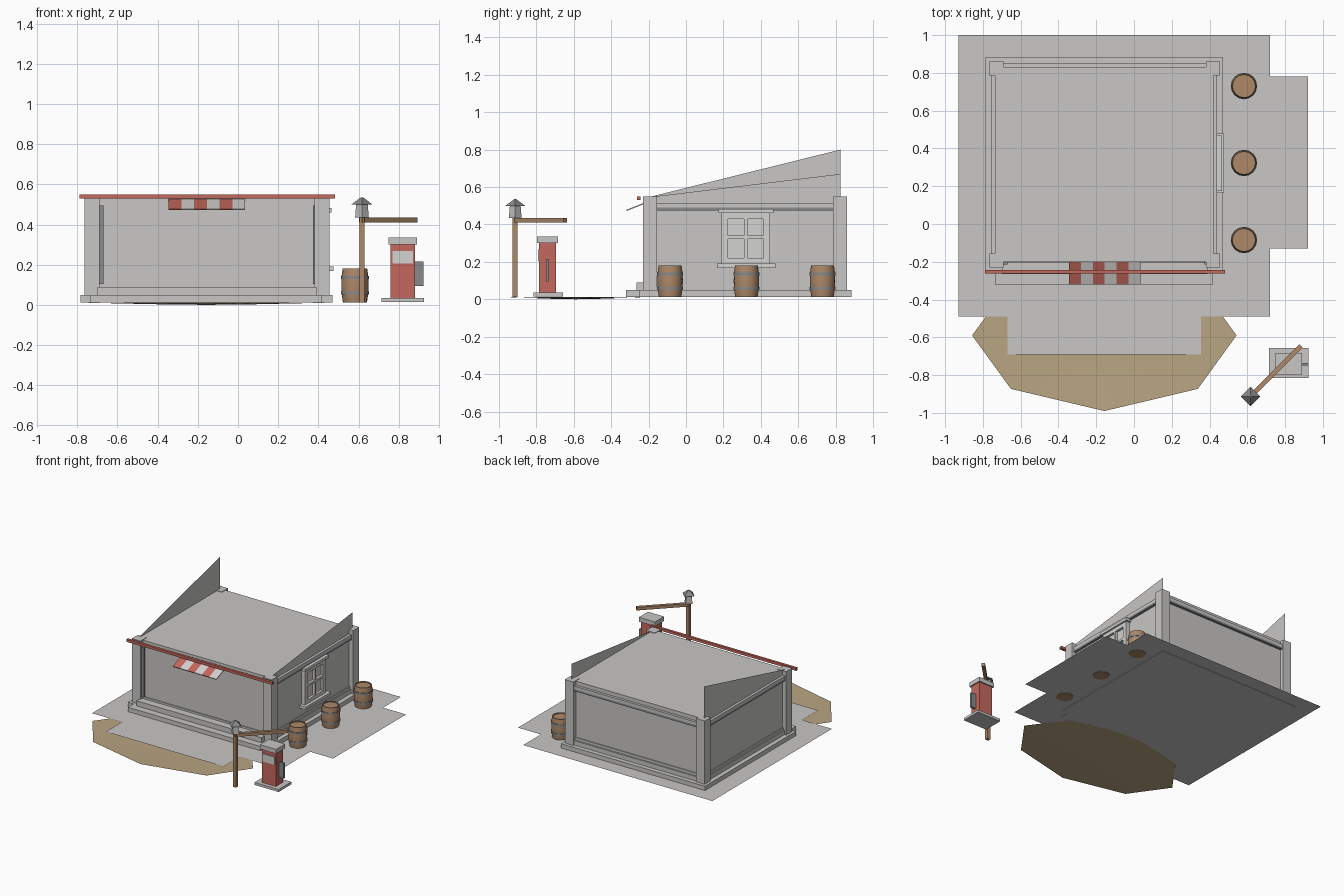
import bpy, bmesh, math
from mathutils import Matrix, Vector

cube = bpy.data.objects.get("Cube")
if cube:
    bpy.data.objects.remove(cube, do_unlink=True)


def material(name, r, g, b):
    """Flat colour from sRGB bytes, stored as linear values."""
    lin = [((c / 255 + 0.055) / 1.055) ** 2.4 for c in (r, g, b)] + [1]
    m = bpy.data.materials.new(name)
    m.use_nodes = True
    m.diffuse_color = lin
    m.node_tree.nodes["Principled BSDF"].inputs["Base Color"].default_value = lin
    return m


STONE = material("light grey", 200, 199, 197)
TRIM = material("pale grey", 212, 211, 209)
METAL = material("dark grey", 135, 138, 140)
RED = material("faded red", 196, 104, 92)
WOOD = material("brown wood", 172, 136, 104)
DIRT = material("tan dirt", 185, 165, 130)


def finish(name, bm, *mats):
    me = bpy.data.meshes.new(name)
    bm.to_mesh(me)
    bm.free()
    for m in mats:
        me.materials.append(m)
    ob = bpy.data.objects.new(name, me)
    bpy.context.collection.objects.link(ob)
    return ob


def box(name, x, y, z, mat):
    """Box from (low, high) ranges along each axis."""
    bm = bmesh.new()
    mid = Vector([(a + b) / 2 for a, b in (x, y, z)])
    size = [b - a for a, b in (x, y, z)]
    bmesh.ops.create_cube(bm, size=1, matrix=Matrix.Translation(mid) @ Matrix.Diagonal((*size, 1)))
    return finish(name, bm, mat)


def polygon(name, points, mat):
    bm = bmesh.new()
    bm.faces.new([bm.verts.new(p) for p in points])
    return finish(name, bm, mat)


def frustum(name, center, r1, r2, z, mat, turn=0):
    """Four-sided tapered post; turn 0 puts its corners on the axes."""
    bm = bmesh.new()
    bmesh.ops.create_cone(bm, cap_ends=True, segments=4, radius1=r1, radius2=r2, depth=z[1] - z[0])
    bmesh.ops.rotate(bm, verts=bm.verts, matrix=Matrix.Rotation(turn, 3, "Z"))
    bmesh.ops.translate(bm, verts=bm.verts, vec=(*center, sum(z) / 2))
    return finish(name, bm, mat)


# Paved ground sheet with a front apron and a side bay
G = 0.016
pave = [(-.93, -.49), (-.67, -.49), (-.67, -.69), (.355, -.69), (.355, -.49), (.72, -.49),
        (.72, -.13), (.92, -.13), (.92, .78), (.72, .78), (.72, 1), (-.93, 1)]
polygon("paving", [(x, y, G) for x, y in pave], STONE)

# Shallow dirt hollow in front of the paving
bm = bmesh.new()
rings = []
for scale, height in ((1, .013), (.5, .006)):
    rings.append([bm.verts.new((-.157 + .7 * scale * math.cos(i * math.pi / 4),
                                -.59 + .4 * scale * math.sin(i * math.pi / 4),
                                height - .003 * (i % 2))) for i in range(8)])
hub = bm.verts.new((-.157, -.59, 0))
for i in range(8):
    j = (i + 1) % 8
    bm.faces.new((rings[0][i], rings[0][j], rings[1][j], rings[1][i]))
    bm.faces.new((rings[1][i], rings[1][j], hub))
for f in bm.faces:
    f.smooth = True
finish("dirt_patch", bm, DIRT)

# Building core, plinth and front steps
box("walls", (-.735, .42), (-.2, .83), (.012, .546), STONE)
box("plinth_lower", (-.785, .47), (-.25, .885), (.012, .05), STONE)
box("plinth_upper", (-.75, .435), (-.215, .85), (.05, .085), STONE)
box("plinth_cap", (-.742, .427), (-.207, .838), (.085, .105), STONE)
box("front_step_lower", (-.735, .418), (-.32, -.2), (.012, .05), STONE)
box("front_step_upper", (-.7, .39), (-.265, -.2), (.05, .09), STONE)

# Corner posts
for side, x in (("left", (.38, .455)), ("right", (-.765, -.69))):
    for end, y in (("front", (-.23, -.155)), ("back", (.785, .86))):
        box(f"{end}_{side}_post", x, y, (.05, .55), STONE)

# Mouldings under the roof edge and front wall strips
for name, x, y in (("left", (.42, .44), (-.155, .785)), ("right", (-.755, -.735), (-.155, .785)),
                   ("back", (-.69, .38), (.83, .85))):
    box(f"{name}_moulding", x, y, (.475, .49), METAL)
    box(f"{name}_eave", x, y, (.49, .515), STONE)
for name, x in (("left", .373), ("right", -.69)):
    box(f"front_{name}_strip", (x, x + .02), (-.215, -.2), (.105, .495), METAL)

# Thin triangular parapets, the right one taller
for name, x, peak in (("left", .42, .67), ("right", -.735, .8)):
    polygon(f"{name}_parapet", [(x, -.2, .546), (x, .825, .546), (x, .825, peak)], STONE)

# Red rail along the front eave
box("front_rail", (-.79, .483), (-.263, -.243), (.53, .55), RED)

# Striped awning, one sloping strip per colour band
bm = bmesh.new()
step = .38 / 6
for i in range(6):
    x0, x1 = -.345 + i * step, -.345 + (i + 1) * step
    lo, hi = (-.32, .478), (-.2, .526)
    quad = [bm.verts.new((x, *p)) for x, p in ((x0, lo), (x1, lo), (x1, hi), (x0, hi))]
    bm.faces.new(quad).material_index = i % 2
awning = finish("awning", bm, RED, TRIM)
awning.modifiers.new("thickness", "SOLIDIFY").thickness = .007

# Left side window: pane, frame, glazing bars, lintel and sill
box("window_pane", (.42, .432), (.19, .45), (.19, .475), TRIM)
for name, y, z in (("front_jamb", (.19, .225), (.19, .465)), ("back_jamb", (.415, .45), (.19, .465)),
                   ("top_rail", (.225, .415), (.43, .465)), ("bottom_rail", (.225, .415), (.19, .22)),
                   ("upright_bar", (.311, .329), (.22, .43)), ("cross_bar", (.225, .415), (.322, .34))):
    box(f"window_{name}", (.42, .452), y, z, TRIM)
box("window_lintel", (.42, .465), (.175, .468), (.46, .482), TRIM)
box("window_sill", (.42, .476), (.165, .478), (.168, .19), TRIM)


# Barrels, lathed, with two metal hoops and a sunken lid
def lathe(name, x, y, profile, mat, closed=False):
    bm = bmesh.new()
    n = 16
    loops = [[bm.verts.new((x + r * math.cos(2 * math.pi * i / n), y + r * math.sin(2 * math.pi * i / n), z))
              for i in range(n)] for r, z in profile]
    for a, b in zip(loops, loops[1:]):
        for i in range(n):
            bm.faces.new((a[i], a[(i + 1) % n], b[(i + 1) % n], b[i]))
    if closed:
        bm.faces.new(loops[0][::-1])
        bm.faces.new(loops[-1])
    for f in bm.faces:
        f.smooth = len(f.verts) == 4
    ob = finish(name, bm, mat)
    ob.data.set_sharp_from_angle(angle=math.radians(35))


for place, y in (("front", -.085), ("middle", .323), ("back", .73)):
    lathe(f"{place}_barrel", .582, y, [(.06, .013), (.067, .06), (.068, .097), (.067, .14),
                                       (.061, .18), (.054, .18), (.054, .173)], WOOD, True)
    for hoop, z in (("lower", .052), ("upper", .128)):
        lathe(f"{place}_barrel_{hoop}_hoop", .582, y,
              [(.066, z), (.07, z), (.07, z + .015), (.066, z + .015)], METAL)

# Fuel pump
box("pump_base", (.715, .925), (-.815, -.657), (.015, .035), STONE)
box("pump_body", (.76, .88), (-.785, -.695), (.035, .3), RED)
box("pump_cap", (.75, .89), (-.797, -.684), (.3, .335), STONE)
box("pump_display", (.768, .872), (-.792, -.785), (.205, .267), TRIM)
box("pump_hose", (.88, .923), (-.749, -.735), (.095, .215), METAL)

# Lamp post with a diagonal arm reaching over the pump
spot = (.617, -.913)
frustum("lamp_pole", spot, .019, .019, (.013, .435), WOOD, math.pi / 4)
frustum("lamp_head", spot, .034, .029, (.435, .5), STONE)
frustum("lamp_roof", spot, .052, .006, (.5, .535), METAL)
arm = box("lamp_arm", (-.01, .378), (-.0125, .0125), (.41, .434), WOOD)
arm.location = (*spot, 0)
arm.rotation_euler.z = math.pi / 4
